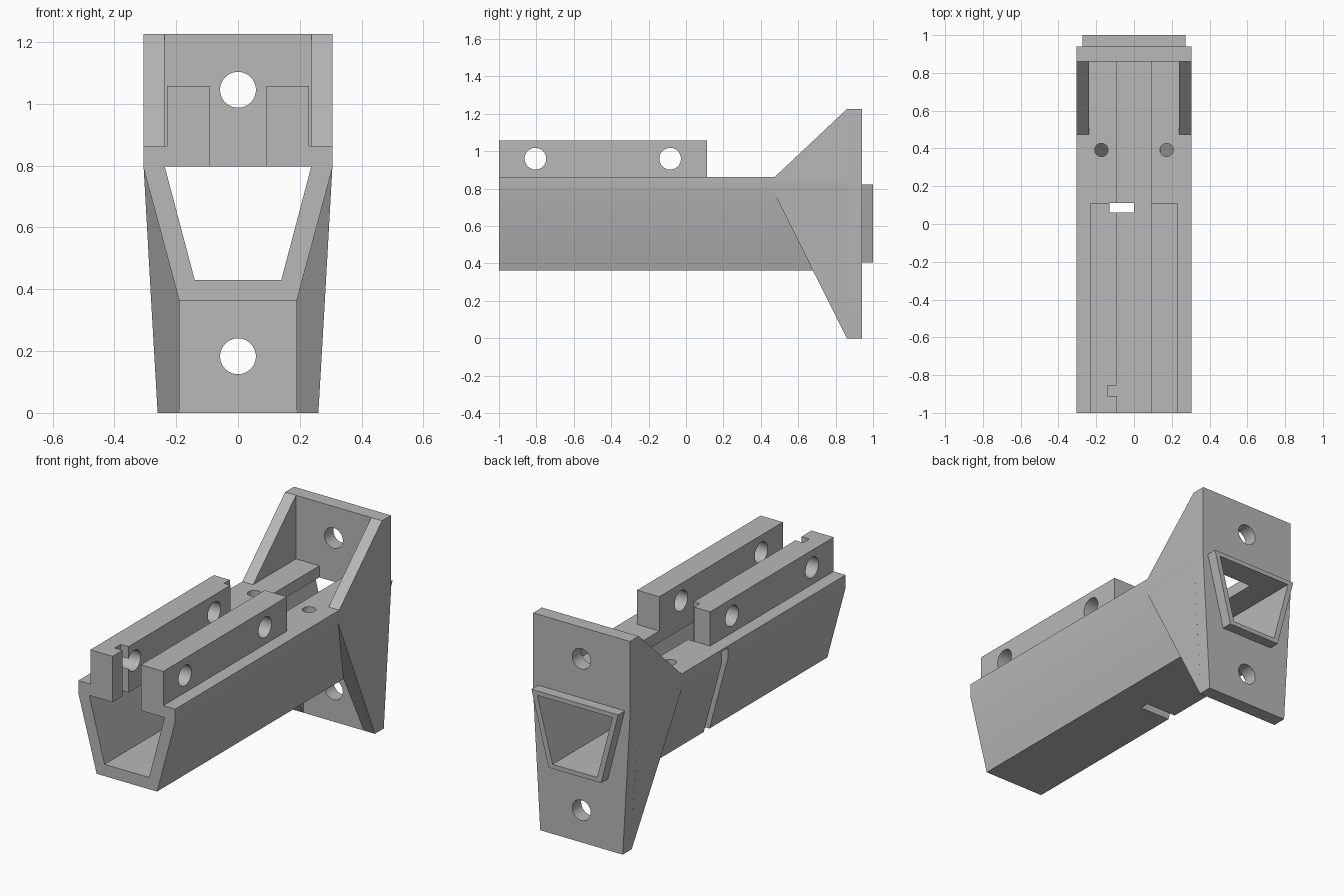
import bpy, bmesh, math
from mathutils import Matrix, Vector

cube = bpy.data.objects.get("Cube")
if cube:
    bpy.data.objects.remove(cube, do_unlink=True)

grey = bpy.data.materials.new("plain grey")
grey.use_nodes = True
colour = (0.48, 0.48, 0.48, 1)
grey.diffuse_color = colour
grey.node_tree.nodes["Principled BSDF"].inputs["Base Color"].default_value = colour


def finish(name, bm):
    bmesh.ops.recalc_face_normals(bm, faces=bm.faces)
    mesh = bpy.data.meshes.new(name)
    bm.to_mesh(mesh)
    bm.free()
    mesh.materials.append(grey)
    obj = bpy.data.objects.new(name, mesh)
    bpy.context.collection.objects.link(obj)
    return obj


def prism(name, profile, y0, y1):
    """Extrude an (x, z) profile along y."""
    bm = bmesh.new()
    face = bm.faces.new([bm.verts.new((x, y0, z)) for x, z in profile])
    new = bmesh.ops.extrude_face_region(bm, geom=[face])["geom"]
    bmesh.ops.translate(bm, vec=(0, y1 - y0, 0),
                        verts=[v for v in new if isinstance(v, bmesh.types.BMVert)])
    return finish(name, bm)


def box(name, x0, x1, y0, y1, z0, z1):
    return prism(name, [(x0, z0), (x1, z0), (x1, z1), (x0, z1)], y0, y1)


def rod(centre, axis, radius, depth):
    bm = bmesh.new()
    turn = Vector((0, 0, 1)).rotation_difference(Vector(axis)).to_matrix().to_4x4()
    bmesh.ops.create_cone(bm, cap_ends=True, segments=40, radius1=radius, radius2=radius,
                          depth=depth, matrix=Matrix.Translation(centre) @ turn)
    return finish("hole_cutter", bm)


def wing(name, side, levels, back):
    """Stack rectangular sections given as (z, front y, inner x, outer x)."""
    bm = bmesh.new()
    rings = [[bm.verts.new((side * x, y, z)) for x, y in
              ((xi, yf), (xo, yf), (xo, back), (xi, back))] for z, yf, xi, xo in levels]
    bm.faces.new(rings[0])
    bm.faces.new(rings[-1])
    for a, b in zip(rings, rings[1:]):
        for i in range(4):
            j = (i + 1) % 4
            bm.faces.new((a[i], a[j], b[j], b[i]))
    return finish(name, bm)


def activate(obj):
    bpy.ops.object.select_all(action="DESELECT")
    obj.select_set(True)
    bpy.context.view_layer.objects.active = obj


def cut(obj, *cutters):
    activate(obj)
    for cutter in cutters:
        cutter.hide_render = True
        mod = obj.modifiers.new("cut", "BOOLEAN")
        mod.operation, mod.solver, mod.object = "DIFFERENCE", "EXACT", cutter
        bpy.ops.object.modifier_apply(modifier=mod.name)
        bpy.data.objects.remove(cutter, do_unlink=True)


def mirrored(half):
    return half + [(-x, z) for x, z in reversed(half)]


DECK, CEIL, PLATE = 0.863, 0.797, 0.86
bore = mirrored([(0.14, 0.43), (0.237, CEIL)])
parts = []

# Tapered tube with an open slot along its top
tube = prism("tube", mirrored([(0.19, 0.363), (0.305, 0.79), (0.305, DECK), (0.09, DECK),
                               (0.09, CEIL), (0.237, CEIL), (0.14, 0.43)]), -1, PLATE)
# deck holes, strap slit through the floor and one wall, strap notches in the slot edge
cut(tube,
    *[rod((s * 0.173, 0.392, 0.83), (0, 0, 1), 0.035, 0.14) for s in (-1, 1)],
    box("slit_cutter", -0.4, 0, 0.06, 0.112, 0.3, 0.852),
    box("rear_notch_cutter", -0.13, -0.05, 0.06, 0.112, 0.75, 0.95),
    box("front_notch_cutter", -0.14, -0.05, -0.91, -0.855, 0.75, 0.95))
parts.append(tube)

# Pair of drilled clamping rails
for label, s in (("left", 1), ("right", -1)):
    x0, x1 = sorted((s * 0.09, s * 0.23))
    rail = box(label + "_rail", x0, x1, -1, 0.112, DECK, 1.058)
    cut(rail, *[rod((s * 0.16, y, 0.96), (1, 0, 0), 0.058, 0.4) for y in (-0.805, -0.085)])
    if s < 0:
        cut(rail, box("rear_notch_cutter", -0.13, -0.05, 0.06, 0.2, 0.8, 1.2),
            box("front_notch_cutter", -0.14, -0.05, -0.91, -0.855, 0.8, 1.2))
    parts.append(rail)

    # Gussets joining the tube to the plate
    parts.append(wing(label + "_upper_gusset", s,
                      [(DECK, 0.475, 0.237, 0.305), (1.225, PLATE, 0.237, 0.305)], 0.865))
    parts.append(wing(label + "_lower_gusset", s,
                      [(0, PLATE, 0.19, 0.26), (0.363, 0.678, 0.19, 0.281),
                       (0.79, 0.465, 0.27, 0.305)], 0.865))

# Mounting plate with two bolt holes and the tube opening
plate = prism("mounting_plate", mirrored([(0.26, 0), (0.305, 0.79), (0.305, 1.225)]), PLATE, 0.94)
cut(plate, prism("bore_cutter", bore, 0.7, 1.2),
    *[rod((0, 0.9, z), (0, 1, 0), 0.058, 0.4) for z in (0.183, 1.045)])
parts.append(plate)

# Locating collar behind the plate
collar = prism("locating_collar", mirrored([(0.166, 0.405), (0.273, 0.822)]), 0.94, 1)
cut(collar, prism("bore_cutter", bore, 0.7, 1.2))
parts.append(collar)

for part in parts:
    activate(part)
    bpy.ops.object.shade_smooth_by_angle(angle=math.radians(30))
